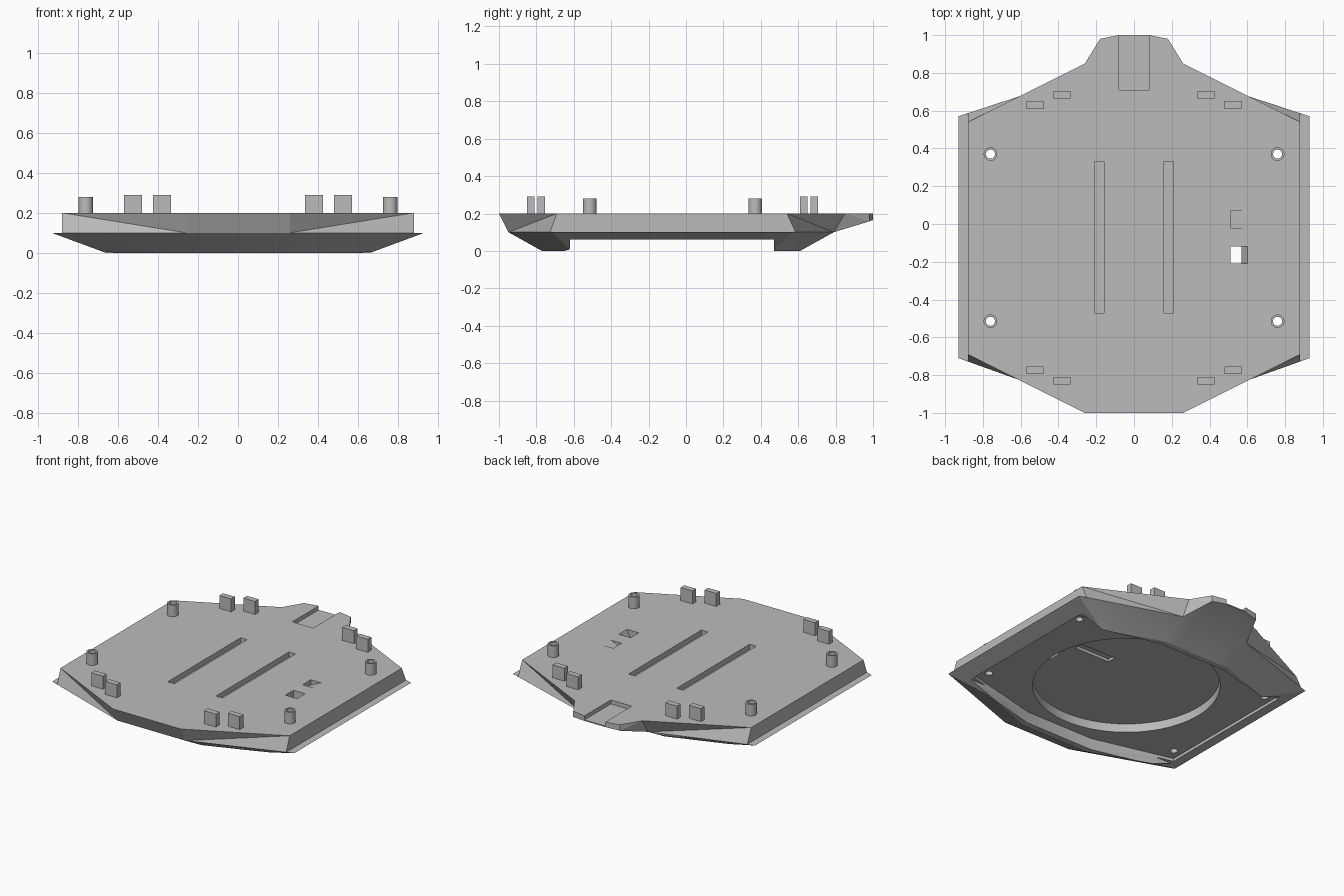
import bpy
import bmesh
import math

cube = bpy.data.objects.get("Cube")
if cube:
    bpy.data.objects.remove(cube, do_unlink=True)

grey = bpy.data.materials.new("plain grey")
grey.use_nodes = True
colour = (0.5, 0.5, 0.5, 1)
grey.diffuse_color = colour
grey.node_tree.nodes["Principled BSDF"].inputs["Base Color"].default_value = colour


def loft(name, rings):
    """Closed solid through matching rings of points, bottom to top."""
    bm = bmesh.new()
    loops = [[bm.verts.new(p) for p in ring] for ring in rings]
    n = len(loops[0])
    for low, high in zip(loops, loops[1:]):
        for i in range(n):
            j = (i + 1) % n
            bm.faces.new((low[i], low[j], high[j], high[i]))
    bm.faces.new(loops[0][::-1])
    bm.faces.new(loops[-1])
    bmesh.ops.remove_doubles(bm, verts=bm.verts, dist=0.0001)
    bmesh.ops.dissolve_degenerate(bm, edges=bm.edges, dist=0.0001)
    bent = [f for f in bm.faces if len(f.verts) == 4]
    bmesh.ops.triangulate(bm, faces=bent)
    bmesh.ops.recalc_face_normals(bm, faces=bm.faces)
    mesh = bpy.data.meshes.new(name)
    bm.to_mesh(mesh)
    bm.free()
    mesh.materials.append(grey)
    obj = bpy.data.objects.new(name, mesh)
    bpy.context.collection.objects.link(obj)
    return obj


def rect(x0, x1, y0, y1, z):
    return [(x0, y0, z), (x1, y0, z), (x1, y1, z), (x0, y1, z)]


def box(name, x0, x1, y0, y1, z0, z1):
    return loft(name, [rect(x0, x1, y0, y1, z0), rect(x0, x1, y0, y1, z1)])


def disc(name, x, y, r, z0, z1, n=32):
    turn = [2 * math.pi * i / n for i in range(n)]
    return loft(name, [[(x + r * math.cos(a), y + r * math.sin(a), z) for a in turn]
                       for z in (z0, z1)])


def mirrored(half):
    """Complete a ring from its +x half, listed front to back."""
    return half + [(-x, y, z) for x, y, z in reversed(half)]


def cut(obj, cutters):
    bpy.context.view_layer.objects.active = obj
    for c in cutters:
        mod = obj.modifiers.new("cut", "BOOLEAN")
        mod.operation = "DIFFERENCE"
        mod.solver = "EXACT"
        mod.object = c
        bpy.ops.object.modifier_apply(modifier=mod.name)


def smooth(obj):
    bpy.ops.object.select_all(action="DESELECT")
    obj.select_set(True)
    bpy.context.view_layer.objects.active = obj
    bpy.ops.object.shade_smooth_by_angle(angle=math.radians(15))


# Body: sloped skirt, side flanges, upper walls and rear tongue
skirt = [(.26, -.77, 0), (.66, -.62, 0), (.66, .47, 0),
         (.26, .61, 0), (.18, .61, 0), (.08, .61, 0)]
flange = [(.26, -.95, .1), (.93, -.71, .1), (.93, .57, .1),
          (.26, .79, .1), (.18, .79, .1), (.08, .79, .1)]
wall = [(.26, -.95, .1), (.88, -.728, .1), (.88, .586, .1),
        (.26, .79, .1), (.18, .98, .158), (.08, 1, .165)]
deck = [(.26, -1, .2), (.88, -.69, .2), (.88, .54, .2),
        (.26, .85, .2), (.18, .98, .2), (.08, 1, .2)]
body = loft("tray_body", [mirrored(r) for r in (skirt, flange, wall, deck)])

# Underside cavity, side openings and round recess
hollow = [(.26, -.73), (.82, -.59), (.82, .43), (.26, .57)]
cutters = [
    loft("cavity_cutter", [mirrored([(x, y, z) for x, y in hollow]) for z in (-.1, .08)]),
    box("side_opening_cutter", -2, 2, -.62, .47, -.1, .06),
    disc("round_recess_cutter", 0, -.075, .59, -.1, .14, 96),
    box("underside_pocket_cutter", .21, .48, 0, .06, .05, .16),
    box("tongue_notch_cutter", -.08, .08, .71, 1.2, .172, .3),
]

# Deck slots, through window with a slanted side, and a ramped pocket
for s in (-1, 1):
    cutters.append(box("slot_cutter", s * .185 - .025, s * .185 + .025, -.47, .33, .165, .3))
cutters.append(loft("window_cutter", [rect(.51, .57, -.21, -.12, .1),
                                      rect(.51, .57, -.21, -.12, .14),
                                      rect(.51, .60, -.21, -.12, .2),
                                      rect(.51, .60, -.21, -.12, .3)]))
cutters.append(loft("ramp_cutter", [rect(.51, .512, -.02, .07, .165),
                                    rect(.51, .59, -.02, .07, .2),
                                    rect(.51, .59, -.02, .07, .3)]))

# Hollow standoffs with screw holes through the body
for s in (-1, 1):
    for y, end in ((.37, "back"), (-.515, "front")):
        side = "left" if s > 0 else "right"
        post = disc(f"{end}_{side}_standoff", s * .76, y, .036, .199, .28)
        bore = disc("bore_cutter", s * .76, y, .024, -.1, .4)
        cut(post, [bore])
        smooth(post)
        cutters.append(bore)

cut(body, cutters)
smooth(body)
for c in cutters:
    bpy.data.objects.remove(c, do_unlink=True)

# Upright locating tabs
for s in (-1, 1):
    for x, y in ((.525, .63), (.38, .685), (.525, -.775), (.38, -.83)):
        box("locating_tab", s * x - .045, s * x + .045, y - .02, y + .02, .199, .29)
